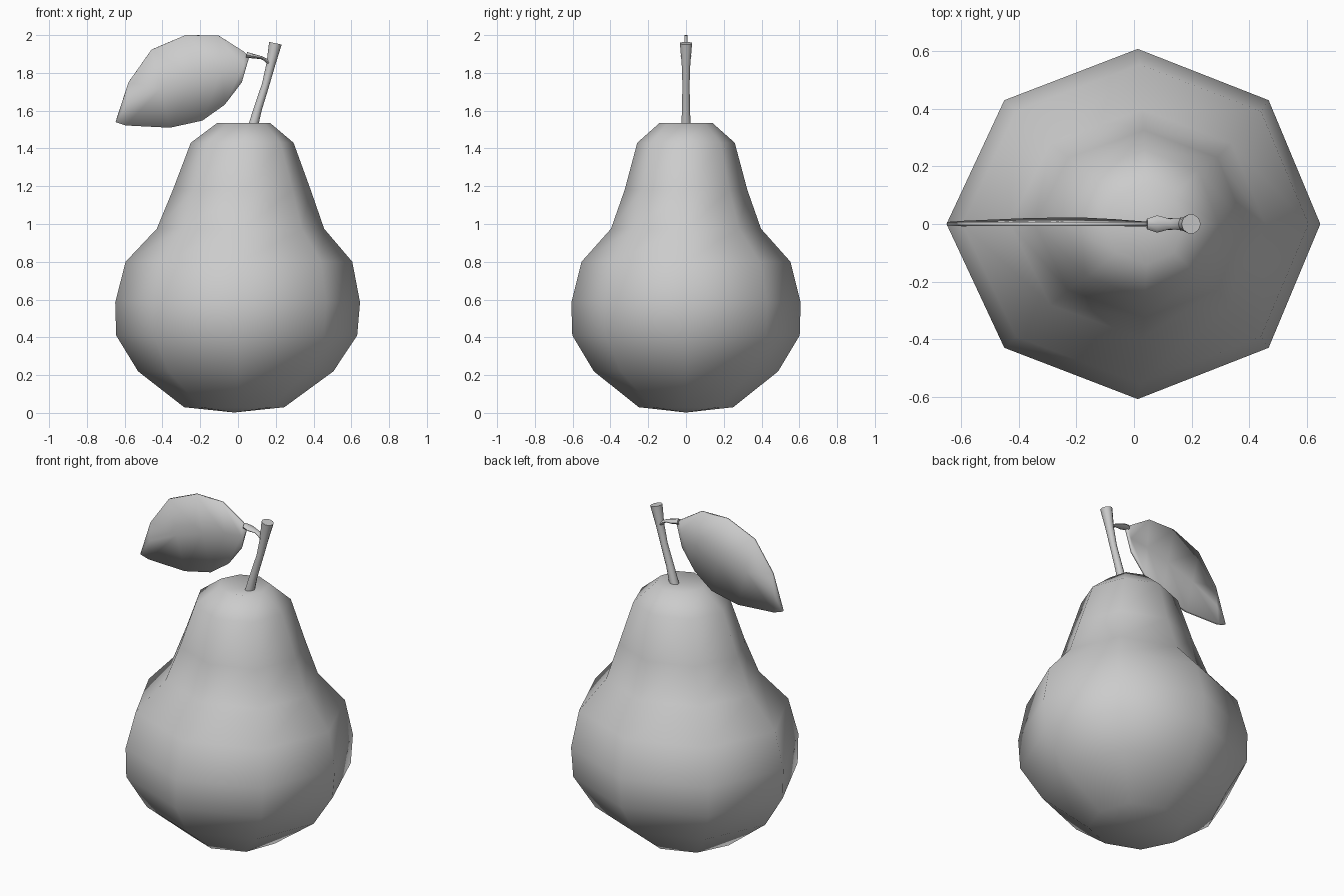
import bpy, bmesh
from math import sin, cos, pi
from mathutils import Vector

if "Cube" in bpy.data.objects:
    bpy.data.objects.remove(bpy.data.objects["Cube"])


def finish(name, bm, angle=None):
    bmesh.ops.recalc_face_normals(bm, faces=bm.faces[:])
    me = bpy.data.meshes.new(name)
    bm.to_mesh(me)
    bm.free()
    ob = bpy.data.objects.new(name, me)
    bpy.context.collection.objects.link(ob)
    bpy.ops.object.select_all(action='DESELECT')
    ob.select_set(True)
    bpy.context.view_layer.objects.active = ob
    if angle:
        bpy.ops.object.shade_smooth_by_angle(angle=angle)
    else:
        bpy.ops.object.shade_smooth()
    return ob


def skin(bm, rings):
    n = len(rings[0])
    for a, b in zip(rings, rings[1:]):
        for i in range(n):
            j = (i + 1) % n
            bm.faces.new((a[i], a[j], b[j], b[i]))


def tube(name, path, n):
    # path entries: x, z, radius in plane, radius along y
    bm = bmesh.new()
    rings = []
    for k, (x, z, r, ry) in enumerate(path):
        a, b = path[max(k - 1, 0)], path[min(k + 1, len(path) - 1)]
        t = Vector((b[0] - a[0], 0, b[1] - a[1])).normalized()
        side = Vector((t.z, 0, -t.x))
        rings.append([bm.verts.new(Vector((x, 0, z)) + side * r * cos(2 * pi * i / n)
                                   + Vector((0, ry * sin(2 * pi * i / n), 0))) for i in range(n)])
    skin(bm, rings)
    bm.faces.new(rings[0])
    bm.faces.new(rings[-1])
    return finish(name, bm, 0.9)


# Pear body: eight-sided rings (z, centre x, radius x, radius y)
profile = [(0.03, -0.02, 0.265, 0.25), (0.22, -0.012, 0.517, 0.488),
           (0.41, -0.007, 0.638, 0.602), (0.585, -0.002, 0.648, 0.607),
           (0.80, 0.005, 0.60, 0.553), (0.975, 0.013, 0.443, 0.397),
           (1.18, 0.02, 0.365, 0.325), (1.43, 0.022, 0.272, 0.258),
           (1.535, 0.03, 0.14, 0.14)]
bm = bmesh.new()
rings = []
for z, cx, rx, ry in profile:
    rings.append([bm.verts.new((cx + rx * cos(i * pi / 4) + 0.015 * abs(sin(i * pi / 4)),
                                ry * sin(i * pi / 4), z)) for i in range(8)])
skin(bm, rings)
for ring, co in ((rings[0], (-0.02, 0, 0.002)), (rings[-1], (0.06, 0, 1.515))):
    c = bm.verts.new(co)
    for i in range(8):
        bm.faces.new((ring[i], ring[(i + 1) % 8], c))
finish("pear_body", bm)

# Stem
tube("stem", [(0.075, 1.50, 0.027, 0.027), (0.105, 1.61, 0.022, 0.022),
              (0.147, 1.74, 0.02, 0.02), (0.175, 1.85, 0.024, 0.024),
              (0.198, 1.957, 0.034, 0.034)], 10)

# Leaf stalk
tube("leaf_stalk", [(0.045, 1.895, 0.016, 0.018), (0.08, 1.889, 0.012, 0.03),
                    (0.125, 1.88, 0.008, 0.018), (0.148, 1.868, 0.009, 0.02),
                    (0.17, 1.845, 0.01, 0.02)], 8)

# Leaf blade: upper and lower edges from tip to stalk, with a slight fold at the midrib
upper = [(-0.58, 1.75), (-0.458, 1.923), (-0.278, 2.0), (-0.103, 1.998), (0.035, 1.91)]
lower = [(-0.595, 1.522), (-0.36, 1.51), (-0.188, 1.548), (-0.07, 1.632), (0.02, 1.75)]
bm = bmesh.new()
up = [bm.verts.new((x, 0, z)) for x, z in upper]
low = [bm.verts.new((x, y, z)) for (x, z), y in zip(lower, (0.004, 0.014, 0.016, 0.01, 0.003))]
mid = [bm.verts.new((u.co + l.co) / 2 - Vector((0, 0.003, 0))) for u, l in zip(up, low)]
tip = bm.verts.new((-0.648, 0, 1.54))
end = bm.verts.new((0.058, 0, 1.88))
for edge in (up, low):
    bm.faces.new((tip, edge[0], mid[0]))
    for i in range(4):
        bm.faces.new((edge[i], edge[i + 1], mid[i + 1], mid[i]))
    bm.faces.new((edge[4], end, mid[4]))
leaf = finish("leaf", bm, 0.7)
mod = leaf.modifiers.new("thickness", 'SOLIDIFY')
mod.thickness = 0.014
mod.offset = 0
